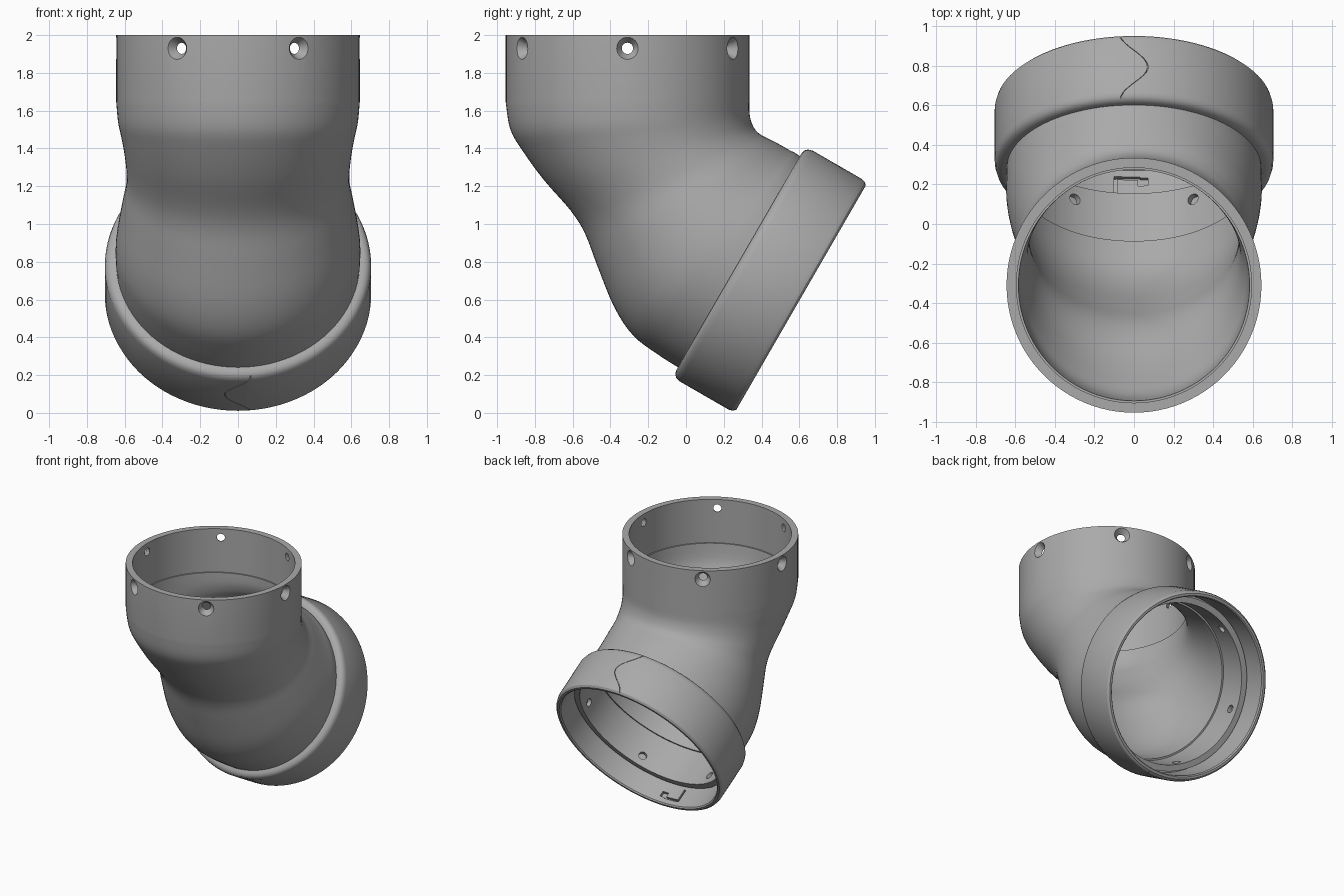
import bpy, bmesh
from math import sin, cos, pi, radians
from mathutils import Matrix, Vector

if "Cube" in bpy.data.objects:
    bpy.data.objects.remove(bpy.data.objects["Cube"], do_unlink=True)

SEG = 96
grey = bpy.data.materials.new("plain_grey")
grey.use_nodes = True
grey.diffuse_color = (0.4, 0.4, 0.4, 1)
grey.node_tree.nodes["Principled BSDF"].inputs["Base Color"].default_value = (0.4, 0.4, 0.4, 1)


def loft(name, rings, closed=False, matrix=Matrix()):
    """Skin a list of equal point loops; cap the ends unless closed."""
    bm = bmesh.new()
    loops = [[bm.verts.new(matrix @ Vector(p)) for p in ring] for ring in rings]
    n = len(loops[0])
    pairs = list(zip(loops, loops[1:]))
    if closed:
        pairs.append((loops[-1], loops[0]))
    else:
        bm.faces.new(loops[0])
        bm.faces.new(loops[-1])
    for a, b in pairs:
        for i in range(n):
            j = (i + 1) % n
            bm.faces.new((a[i], a[j], b[j], b[i]))
    bmesh.ops.recalc_face_normals(bm, faces=bm.faces)
    mesh = bpy.data.meshes.new(name)
    bm.to_mesh(mesh)
    bm.free()
    obj = bpy.data.objects.new(name, mesh)
    bpy.context.collection.objects.link(obj)
    mesh.materials.append(grey)
    return obj


def lathe(name, profile, closed=False, matrix=Matrix(), n=SEG):
    rings = [[(r * sin(2 * pi * i / n), r * cos(2 * pi * i / n), d) for i in range(n)]
             for d, r in profile]
    return loft(name, rings, closed, matrix)


def box(name, x, y, z, matrix):
    rings = [[(x[0], y[0], h), (x[1], y[0], h), (x[1], y[1], h), (x[0], y[1], h)] for h in z]
    return loft(name, rings, matrix=matrix)


def cut(obj, cutter):
    cutter.hide_render = True
    mod = obj.modifiers.new("cut", "BOOLEAN")
    mod.operation, mod.solver, mod.object = "DIFFERENCE", "EXACT", cutter
    bpy.context.view_layer.objects.active = obj
    bpy.ops.object.modifier_apply(modifier=mod.name)
    bpy.data.objects.remove(cutter, do_unlink=True)


def section(s, inset=0.0):
    """Ellipse from front point to back point with a half width."""
    fy, fz, by, bz, hw = s
    f, b = Vector((0, fy, fz)), Vector((0, by, bz))
    mid, half = (f + b) / 2, (b - f) / 2
    half *= (half.length - inset) / half.length
    side = Vector((hw - inset, 0, 0))
    return [mid + half * cos(2 * pi * i / SEG) + side * sin(2 * pi * i / SEG)
            for i in range(SEG)]


def smooth_path(keys, steps=4):
    """Catmull-Rom interpolation of section keys."""
    k = [Vector(s) for s in keys]
    out = []
    for i in range(len(k) - 1):
        p0, p1, p2, p3 = k[max(i - 1, 0)], k[i], k[i + 1], k[min(i + 2, len(k) - 1)]
        for j in range(steps):
            t = j / steps
            out.append(0.5 * (2 * p1 + (p2 - p0) * t + (2 * p0 - 5 * p1 + 4 * p2 - p3) * t * t
                              + (3 * p1 - p0 - 3 * p2 + p3) * t ** 3))
    return out + [k[-1]]


# Frames: upper mouth, and tilted collar with its axis out of the lower mouth
upper = Matrix.Translation((0, -0.31, 0))
collar_frame = Matrix.Translation((0, 0.28, 0.8)) @ Matrix.Rotation(radians(-120), 4, "X")

# Elbow body: front y, front z, back y, back z, half width
bend = smooth_path([
    (-0.955, 1.65, 0.335, 1.65, 0.645),
    (-0.93, 1.5, 0.337, 1.58, 0.635),
    (-0.86, 1.38, 0.35, 1.53, 0.617),
    (-0.75, 1.23, 0.37, 1.495, 0.6),
    (-0.61, 1.07, 0.40, 1.47, 0.59),
    (-0.535, 0.95, 0.43, 1.455, 0.592),
    (-0.47, 0.78, 0.47, 1.435, 0.61),
    (-0.38, 0.56, 0.51, 1.413, 0.632),
    (-0.28, 0.41, 0.55, 1.39, 0.645),
    (-0.15, 0.31, 0.58, 1.375, 0.648),
    (-0.042, 0.241, 0.602, 1.359, 0.645)])
top = (-0.955, 2.0, 0.335, 2.0, 0.645)
end = Vector(bend[-1]) + 0.2 * Vector((0.866, -0.5, 0.866, -0.5, 0))
outer = [section(s) for s in [top] + bend + [end]]
ledge = len(bend) - 4
inner = [section(end, 0.047), section(bend[ledge], 0.047)]
inner += [section(s, 0.06) for s in reversed(bend[:ledge + 1])]
inner += [section(bend[0], 0.05), section(top, 0.05)]
body = loft("elbow_body", outer + inner, closed=True)

# Screw holes: countersunk round the upper mouth, plain round the lower one
for k in range(6):
    spin = Matrix.Rotation(radians(30 + 60 * k), 4, "Z") @ Matrix.Rotation(radians(-90), 4, "X")
    cut(body, lathe("screw_cutter", [(0.55, 0.03), (0.6, 0.03), (0.65, 0.062), (0.68, 0.08)],
                    matrix=upper @ Matrix.Translation((0, 0, 1.93)) @ spin, n=24))
    cut(body, lathe("pin_cutter", [(0.55, 0.03), (0.7, 0.03)],
                    matrix=collar_frame @ Matrix.Translation((0, 0, 0.12)) @ spin, n=24))

# Collar ring with rounded edges
collar = lathe("collar_ring", [
    (0, 0.63), (0, 0.665), (0.006, 0.684), (0.02, 0.698), (0.045, 0.705),
    (0.345, 0.705), (0.367, 0.699), (0.38, 0.685), (0.38, 0.668), (0.37, 0.66),
    (0.15, 0.66), (0.15, 0.63)], closed=True, matrix=collar_frame)

# Wavy split seams on opposite sides of the collar
for turn in (0, pi):
    rings = []
    for i in range(25):
        d = -0.01 + 0.4 * i / 24
        x = 0.07 * cos(2 * pi * d / 0.38)
        rings.append([(x - 0.002, 0.688, d), (x + 0.002, 0.688, d),
                      (x + 0.002, 0.73, d), (x - 0.002, 0.73, d)])
    cut(collar, loft("seam_cutter", rings, matrix=collar_frame @ Matrix.Rotation(turn, 4, "Z")))

# Hooked latch slot inside the collar
for x, d in (((-0.1, -0.085), (0.22, 0.33)), ((-0.09, 0.03), (0.315, 0.332)),
             ((0.02, 0.07), (0.28, 0.325))):
    cut(collar, box("latch_cutter", x, (0.6, 0.68), d, collar_frame))

# Smooth shading with crisp edges
bpy.ops.object.select_all(action="DESELECT")
for obj in (body, collar):
    obj.select_set(True)
bpy.context.view_layer.objects.active = body
bpy.ops.object.shade_smooth_by_angle(angle=radians(30))
